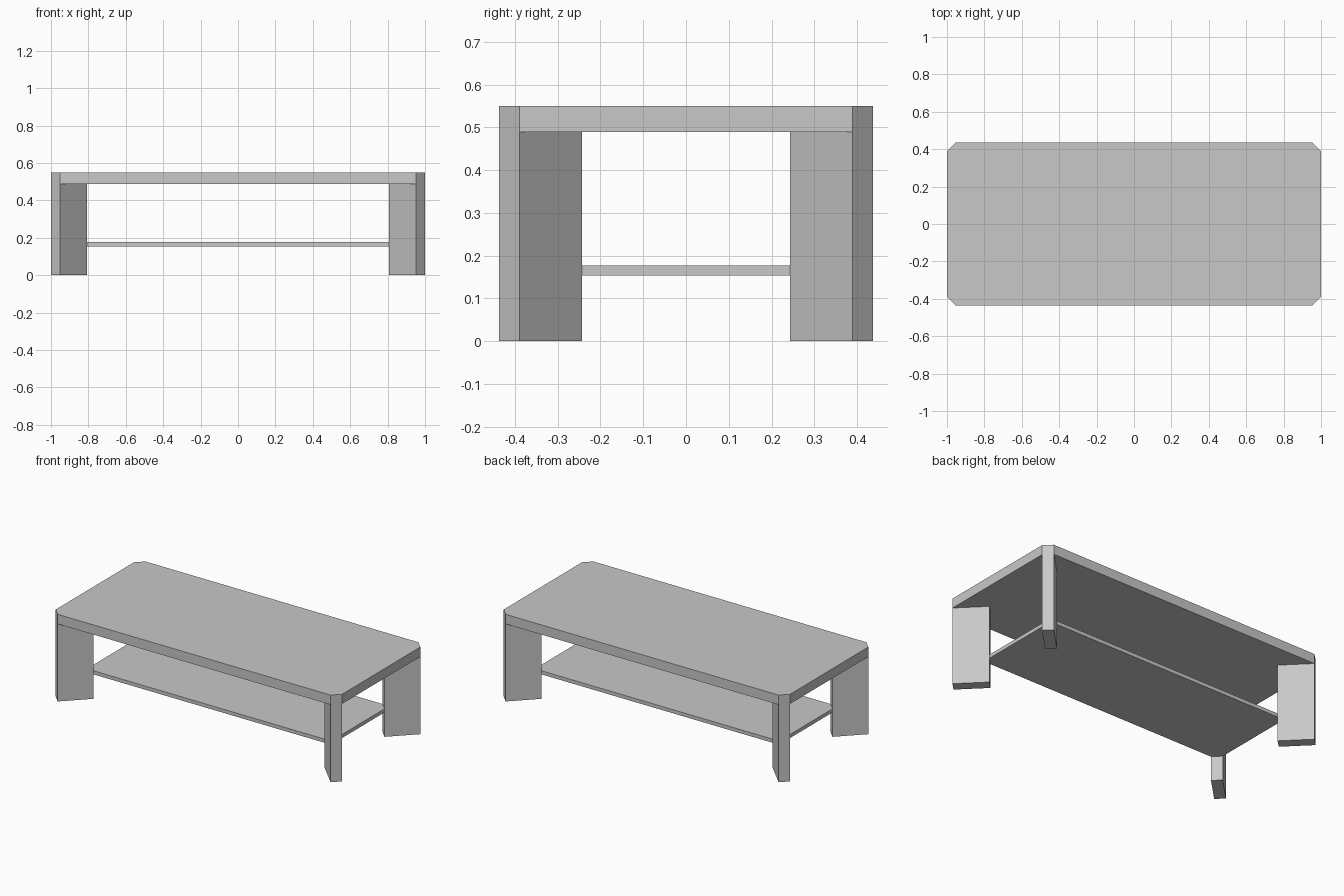
import bpy
import bmesh

cube = bpy.data.objects.get("Cube")
if cube:
    bpy.data.objects.remove(cube, do_unlink=True)

# Overall dimensions
HALF_X, HALF_Y = 1.0, 0.437
CHAMFER = 0.047        # cut corner, which is also the leg width along each axis
LEG_DEPTH = 0.147      # how far each leg runs inward along x and y
TOP_BOTTOM, TOP_HEIGHT = 0.489, 0.55
SHELF_BOTTOM, SHELF_TOP = 0.154, 0.177

grey = bpy.data.materials.new("plain grey")
grey.use_nodes = True
grey.diffuse_color = (0.58, 0.58, 0.58, 1)
grey.node_tree.nodes["Principled BSDF"].inputs["Base Color"].default_value = grey.diffuse_color


def prism(name, outline, z0, z1):
    """Extrude a flat outline from z0 up to z1."""
    bm = bmesh.new()
    face = bm.faces.new([bm.verts.new((x, y, z0)) for x, y in outline])
    extruded = bmesh.ops.extrude_face_region(bm, geom=[face])
    verts = [g for g in extruded["geom"] if isinstance(g, bmesh.types.BMVert)]
    bmesh.ops.translate(bm, verts=verts, vec=(0, 0, z1 - z0))
    bmesh.ops.recalc_face_normals(bm, faces=bm.faces[:])
    mesh = bpy.data.meshes.new(name)
    bm.to_mesh(mesh)
    bm.free()
    mesh.materials.append(grey)
    obj = bpy.data.objects.new(name, mesh)
    bpy.context.collection.objects.link(obj)
    return obj


def cut_corner_board(hx, hy):
    """Rectangle outline with its four corners cut off."""
    c = CHAMFER
    return [(hx - c, -hy), (hx, c - hy), (hx, hy - c), (hx - c, hy),
            (c - hx, hy), (-hx, hy - c), (-hx, c - hy), (c - hx, -hy)]


# Table top and lower shelf
prism("table_top", cut_corner_board(HALF_X, HALF_Y), TOP_BOTTOM, TOP_HEIGHT)
prism("lower_shelf", cut_corner_board(HALF_X - LEG_DEPTH, HALF_Y - LEG_DEPTH),
      SHELF_BOTTOM, SHELF_TOP)

# Diagonal slab legs, one under each cut corner
for side, sx in (("left", 1), ("right", -1)):
    for end, sy in (("front", -1), ("back", 1)):
        outer = [(HALF_X, HALF_Y - CHAMFER), (HALF_X - CHAMFER, HALF_Y)]
        inner = [(x - LEG_DEPTH, y - LEG_DEPTH) for x, y in reversed(outer)]
        outline = [(sx * x, sy * y) for x, y in outer + inner]
        prism(f"{end}_{side}_leg", outline, 0, TOP_BOTTOM)
